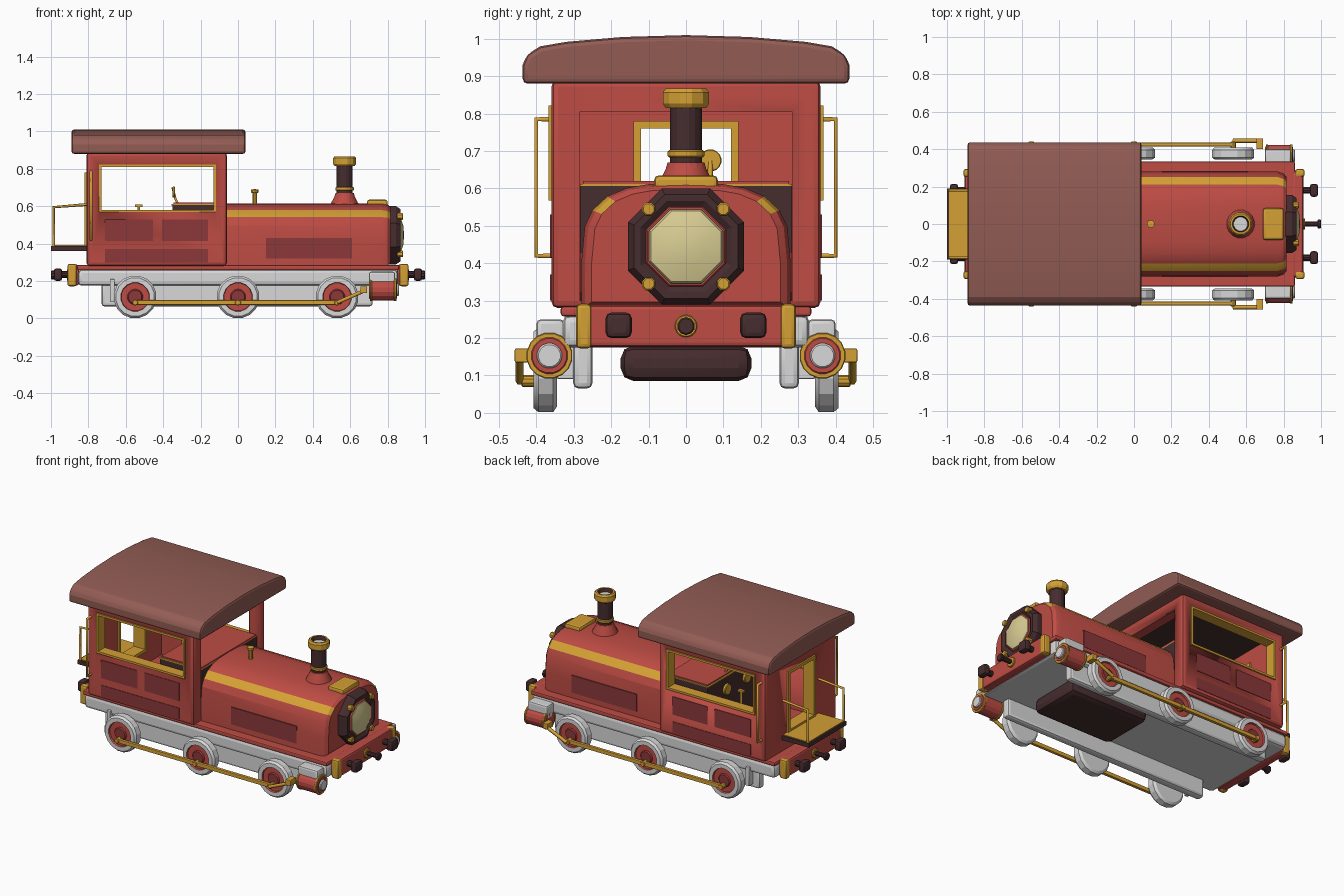
import bpy, bmesh, math
from mathutils import Vector

if "Cube" in bpy.data.objects:
    bpy.data.objects.remove(bpy.data.objects["Cube"], do_unlink=True)


def material(name, rgb):
    m = bpy.data.materials.new(name)
    m.use_nodes = True
    col = [(c / 255 / 12.92 if c < 11 else ((c / 255 + .055) / 1.055) ** 2.4) for c in rgb] + [1]
    m.diffuse_color = col
    bsdf = next(n for n in m.node_tree.nodes if n.type == 'BSDF_PRINCIPLED')
    bsdf.inputs["Base Color"].default_value = col
    bsdf.inputs["Roughness"].default_value = .7
    return m


RED = material("body red", (190, 76, 68))
PANEL = material("panel dark red", (140, 56, 58))
ROOF = material("roof brown", (146, 92, 84))
GOLD = material("brass gold", (212, 160, 52))
DARK = material("dark maroon", (70, 44, 46))
WHITE = material("pale grey", (216, 216, 216))
GLASS = material("lamp glass", (218, 206, 148))


def finish(name, bm, mats, bevel=0):
    bmesh.ops.remove_doubles(bm, verts=bm.verts, dist=1e-5)
    bmesh.ops.recalc_face_normals(bm, faces=bm.faces)
    me = bpy.data.meshes.new(name)
    bm.to_mesh(me)
    bm.free()
    ob = bpy.data.objects.new(name, me)
    bpy.context.collection.objects.link(ob)
    for m in mats:
        me.materials.append(m)
    bpy.ops.object.select_all(action='DESELECT')
    ob.select_set(True)
    bpy.context.view_layer.objects.active = ob
    if bevel:
        b = ob.modifiers.new("bevel", 'BEVEL')
        b.width, b.segments, b.limit_method = bevel, 2, 'ANGLE'
        bpy.ops.object.modifier_apply(modifier="bevel")
    bpy.ops.object.shade_smooth_by_angle(angle=math.radians(20))
    return ob


def box(name, xs, ys, zs, mat, bevel=0):
    bm = bmesh.new()
    bmesh.ops.create_cube(bm, size=1)
    for v in bm.verts:
        v.co = [(a + b) / 2 + c * abs(b - a) for (a, b), c in zip((xs, ys, zs), v.co)]
    return finish(name, bm, [mat], bevel)


def loft(name, rings, mats, rule=lambda ring, seg: 0, closed_ends=True):
    """Skin a list of equal closed rings; rule picks a material for each face."""
    bm = bmesh.new()
    vs = [[bm.verts.new(p) for p in ring] for ring in rings]
    n = len(rings[0])
    for i in range(len(vs) - 1):
        for j in range(n):
            k = (j + 1) % n
            bm.faces.new((vs[i][j], vs[i][k], vs[i + 1][k], vs[i + 1][j])).material_index = rule(i, j)
    if closed_ends:
        bm.faces.new(vs[0])
        bm.faces.new(vs[-1])
    return bm, name, mats


def lathe(name, origin, axis, profile, mats, rule=lambda i, j: 0, sides=16):
    """Turn (radius, height) points about an axis."""
    q = Vector(axis).to_track_quat('Z', 'Y')
    rings = []
    for r, h in profile:
        angles = [2 * math.pi * (k + .5) / sides for k in range(sides)]
        rings.append([Vector(origin) + q @ Vector((r * math.cos(a), r * math.sin(a), h)) for a in angles])
    bm, name, mats = loft(name, rings, mats, rule, False)
    return finish(name, bm, mats)


def rod(name, origin, axis, r, length, mat, sides=16):
    e = min(r, length) * .2
    return lathe(name, origin, axis, [(0, 0), (r - e, 0), (r, e), (r, length - e), (r - e, length), (0, length)],
                 [mat], sides=sides)


def tube(name, points, r, mat):
    cu = bpy.data.curves.new(name, 'CURVE')
    cu.dimensions, cu.bevel_depth, cu.bevel_resolution, cu.use_fill_caps = '3D', r, 1, True
    sp = cu.splines.new('POLY')
    sp.points.add(len(points) - 1)
    for p, co in zip(sp.points, points):
        p.co = (*co, 1)
    cu.materials.append(mat)
    ob = bpy.data.objects.new(name, cu)
    bpy.context.collection.objects.link(ob)
    bpy.ops.object.select_all(action='DESELECT')
    ob.select_set(True)
    bpy.context.view_layer.objects.active = ob
    bpy.ops.object.convert(target='MESH')


def cut(target, *ranges):
    cutter = box("cutter", *ranges, RED)
    mod = target.modifiers.new("cut", 'BOOLEAN')
    mod.operation, mod.solver, mod.object = 'DIFFERENCE', 'EXACT', cutter
    bpy.context.view_layer.objects.active = target
    bpy.ops.object.modifier_apply(modifier="cut")
    bpy.data.objects.remove(cutter, do_unlink=True)


def frame(name, axis, depth, a, b, w, mat):
    """Rectangular frame of four bars, facing along x or y."""
    bars = [((a[0], a[1]), (b[1] - w, b[1])), ((a[0], a[1]), (b[0], b[0] + w)),
            ((a[0], a[0] + w), b), ((a[1] - w, a[1]), b)]
    for h, v in bars:
        box(name, *((depth, h, v) if axis == 'x' else (h, depth, v)), mat)


# Chassis and running board
box("chassis", (-.855, .855), (-.33, .33), (.175, .262), WHITE, .02)
box("running_board", (-.86, .86), (-.335, .335), (.258, .285), RED, .008)
box("under_tank", (.04, .60), (-.175, .175), (.085, .18), DARK, .035)

# Cab shell with its openings
cab = box("cab", (-.81, -.06), (-.36, .36), (.28, .89), RED, .018)
cut(cab, (-.75, -.12), (-.30, .30), (.30, .875))
cut(cab, (-.735, -.125), (-.5, .5), (.575, .815))
cut(cab, (-.13, 0), (-.285, .285), (.30, .805))
cut(cab, (-.9, -.74), (-.13, .13), (.39, .77))
frame("door_frame", 'x', (-.82, -.74), (-.14, .14), (.385, .78), .02, GOLD)
box("cab_ceiling", (-.755, -.115), (-.305, .305), (.868, .876), DARK)

# Roof from an arched profile
half = [(.437, .88), (.437, .93), (.425, .958), (.39, .98), (.32, .992), (.17, 1.005)]
arch = half + [(0, 1.01)] + [(-y, z) for y, z in reversed(half)]
bm, name, mats = loft("roof", [[(x, y, z) for y, z in arch] for x in (-.89, .04)], [ROOF])
finish(name, bm, mats, .014)

# Boiler with striped shoulders
angles = [0, 18, 32.4, 49.5, 65, 78, 90]
angles += [180 - a for a in reversed(angles[:-1])]
section = [(.28, .28)]
for a in map(math.radians, angles):
    c = math.cos(a)
    section.append((math.copysign(.28 * abs(c) ** (2 / 3), c), .40 + .215 * math.sin(a) ** (2 / 3)))
section.append((-.28, .28))
rings = [[(x, y * s, max(.28, .44 + (z - .44) * s)) for y, z in section]
         for x, s in ((-.065, 1), (.77, 1), (.80, .965), (.815, .90))]
bm, name, mats = loft("boiler", rings, [RED, GOLD], lambda i, j: int(j in (3, len(section) - 5)))
finish(name, bm, mats)
box("boiler_top_box", (.69, .80), (-.085, .085), (.595, .635), GOLD, .012)
lathe("whistle", (.09, 0, .60), (0, 0, 1),
      [(.013, 0), (.013, .07), (.021, .073), (.021, .088), (0, .092)], [GOLD], sides=10)

# Chimney
lathe("chimney_base", (.57, 0, .59), (0, 0, 1), [(.08, 0), (.075, .025), (.056, .06), (.05, .08), (0, .08)], [RED])
rod("chimney_pipe", (.57, 0, .64), (0, 0, 1), .044, .19, DARK)
rod("chimney_ring", (.57, 0, .683), (0, 0, 1), .05, .02, GOLD)
lathe("chimney_cap", (.57, 0, .815), (0, 0, 1),
      [(.04, 0), (.056, 0), (.064, .012), (.064, .042), (.056, .052), (.045, .052), (.038, .03), (0, .03)],
      [GOLD, DARK, WHITE], lambda i, j: max(0, i - 4), sides=12)

# Front lamp: octagonal dark housing, red rim and faceted glass
lathe("lamp_housing", (.80, 0, .445), (1, 0, 0),
      [(.168, 0), (.168, .045), (.15, .07), (.132, .07), (.116, .06), (.112, .068), (.107, .068)],
      [DARK, RED], lambda i, j: int(i > 3), sides=8)
lathe("lamp_glass", (.80, 0, .445), (1, 0, 0), [(.107, .06), (.102, .07), (.055, .084), (0, .088)], [GLASS], sides=8)
for y in (-.1, .1):
    for z in (.345, .545):
        rod("lamp_bolt", (.85, y, z), (1, 0, 0), .019, .032, GOLD, 8)

# Controls inside the cab
box("control_desk", (-.35, -.066), (-.284, .284), (.30, .607), DARK)
box("desk_trim", (-.355, -.066), (-.284, .284), (.604, .612), GOLD)
box("desk_top", (-.345, -.066), (-.276, .276), (.61, .62), RED)
tube("control_lever", [(-.32, .065, .61), (-.335, .065, .64), (-.35, .065, .70)], .007, GOLD)
rod("control_dial", (-.35, .065, .675), (1, 0, 0), .03, .012, GOLD)
for y in (-.1, .1):
    rod("desk_gauge", (-.35, y, .53), (-1, 0, 0), .035, .02, GOLD)
tube("brake_post", [(-.53, .2, .30), (-.53, .2, .60)], .007, GOLD)
box("brake_handle", (-.55, -.51), (.19, .21), (.597, .61), GOLD)

# Rear platform
box("rear_platform", (-1, -.80), (-.19, .19), (.36, .388), DARK, .004)
box("platform_deck", (-.99, -.80), (-.18, .18), (.386, .392), GOLD)

for s in (-1, 1):
    # Side panels, window frames and handrails
    skin = sorted((s * .355, s * .363))
    for xs, zs in (((-.71, -.455), (.415, .53)), ((-.405, -.16), (.415, .53)), ((-.71, -.16), (.30, .37))):
        box("cab_panel", xs, skin, zs, PANEL)
    box("boiler_panel", (.15, .61), sorted((s * .276, s * .284)), (.32, .43), PANEL)
    frame("window_frame", 'y', sorted((s * .30, s * .368)), (-.742, -.118), (.568, .822), .013, GOLD)
    tube("cab_handrail", [(-.785, s * .35, .785), (-.785, s * .40, .785), (-.785, s * .40, .42),
                          (-.785, s * .35, .42)], .008, GOLD)
    tube("platform_rail", [(-.985, s * .18, .38), (-.985, s * .18, .595), (-.80, s * .18, .61)], .008, GOLD)
    # Skirts and brake hangers
    box("frame_skirt", (-.73, .72), sorted((s * .25, s * .302)), (.065, .20), WHITE, .015)
    box("brake_hanger", (-.685, -.66), sorted((s * .30, s * .345)), (.09, .21), WHITE, .005)
    # Wheels and coupling rods
    for x in (-.55, 0, .53):
        lathe("wheel", (x, s * .375, .115), (0, s, 0),
              [(0, -.03), (.10, -.03), (.115, -.02), (.115, .02), (.104, .033), (.078, .033), (.075, .022),
               (.042, .022), (.036, .03), (0, .03)],
              [WHITE, RED, PANEL], lambda i, j: 0 if i < 5 else 1 if i < 7 else 2)
        rod("crank_pin", (x, s * .39, .085), (0, s, 0), .016, .05, GOLD, 10)
    box("coupling_rod", (-.55, .53), sorted((s * .415, s * .435)), (.073, .098), GOLD, .004)
    tube("drive_rod", [(.53, s * .445, .085), (.68, s * .445, .15)], .011, GOLD)
    box("crosshead", (.655, .69), sorted((s * .40, s * .458)), (.135, .172), GOLD, .004)
    # Cylinders
    rod("piston_cylinder", (.70, s * .365, .153), (1, 0, 0), .058, .15, RED)
    for x in (.705, .835):
        rod("cylinder_ring", (x, s * .365, .153), (1, 0, 0), .062, .012, GOLD)
    rod("cylinder_end", (.84, s * .365, .153), (1, 0, 0), .034, .022, WHITE)
    box("valve_chest", (.70, .84), sorted((s * .325, s * .40)), (.16, .25), WHITE, .012)

# Buffer beams, buffers and couplings at both ends
for e in (-1, 1):
    box("buffer_beam", sorted((e * .85, e * .905)), (-.285, .285), (.176, .288), RED, .012)
    rod("coupling_ring", (e * .90, 0, .232), (e, 0, 0), .03, .015, GOLD)
    rod("coupling_shaft", (e * .90, 0, .232), (e, 0, 0), .014, .09, DARK, 10)
    rod("coupling_head", (e * .98, 0, .232), (e, 0, 0), .024, .02, DARK, 10)
    for s in (-1, 1):
        box("beam_end", sorted((e * .862, e * .912)), sorted((s * .252, s * .294)), (.172, .292), GOLD, .012)
        rod("buffer_shaft", (e * .90, s * .18, .235), (e, 0, 0), .018, .05, DARK, 10)
        box("buffer_head", sorted((e * .94, e * .985)), sorted((s * .145, s * .215)), (.2, .268), DARK, .015)
